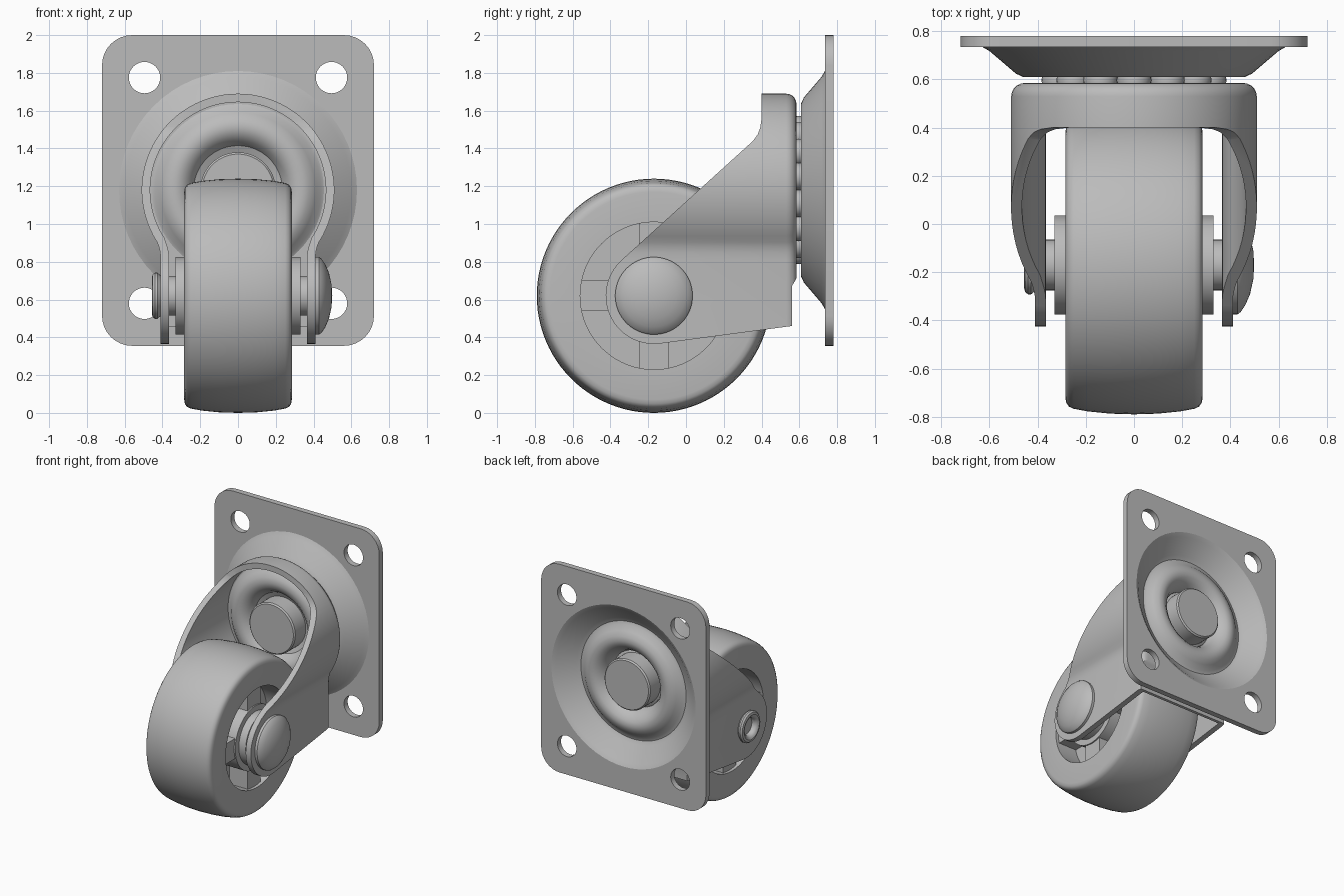
import bpy, bmesh
from math import sin, cos, pi, radians
from mathutils import Vector, Matrix

if "Cube" in bpy.data.objects:
    bpy.data.objects.remove(bpy.data.objects["Cube"])

metal = bpy.data.materials.new("grey metal")
metal.use_nodes = True
grey = (0.5, 0.5, 0.5, 1)
metal.diffuse_color = grey
metal.node_tree.nodes["Principled BSDF"].inputs["Base Color"].default_value = grey

AXLE = Vector((0, -0.17, 0.62))     # wheel centre
SWIVEL = Vector((0, 0, 1.18))       # swivel centre
X, Y = Vector((1, 0, 0)), Vector((0, 1, 0))


def finish(name, bm, angle=35):
    bmesh.ops.recalc_face_normals(bm, faces=bm.faces)
    mesh = bpy.data.meshes.new(name)
    bm.to_mesh(mesh)
    bm.free()
    mesh.materials.append(metal)
    ob = bpy.data.objects.new(name, mesh)
    bpy.context.collection.objects.link(ob)
    smooth(ob, angle)
    return ob


def select(ob):
    bpy.ops.object.select_all(action='DESELECT')
    ob.select_set(True)
    bpy.context.view_layer.objects.active = ob


def smooth(ob, angle=35):
    select(ob)
    bpy.ops.object.shade_smooth_by_angle(angle=radians(angle))


def lathe(name, pts, axis, centre, steps=64):
    """Revolve (radius, position along axis) points; a loop unless it ends on the axis."""
    bm = bmesh.new()
    side = Vector((0, 1, 0)) if axis == X else X
    vs = [bm.verts.new(centre + side * r + axis * a) for r, a in pts]
    es = [bm.edges.new(p) for p in zip(vs, vs[1:])]
    if pts[0][0] > 0:
        es.append(bm.edges.new((vs[-1], vs[0])))
    bmesh.ops.spin(bm, geom=vs + es, cent=centre, axis=axis, angle=2 * pi, steps=steps)
    bmesh.ops.remove_doubles(bm, verts=bm.verts, dist=1e-4)
    return finish(name, bm)


def prism(name, pts, axis, a, b, round_far=0):
    """Extrude an outline along x (points are y, z) or along y (points are x, z)."""
    bm = bmesh.new()
    place = (lambda p: (a, p[0], p[1])) if axis == X else (lambda p: (p[0], a, p[1]))
    face = bm.faces.new([bm.verts.new(place(p)) for p in pts])
    geom = bmesh.ops.extrude_face_region(bm, geom=[face])["geom"]
    bmesh.ops.translate(bm, vec=axis * (b - a),
                        verts=[g for g in geom if isinstance(g, bmesh.types.BMVert)])
    if round_far:
        far = [e for e in bm.edges if all(abs(v.co.dot(axis) - b) < 1e-5 for v in e.verts)]
        bmesh.ops.bevel(bm, geom=far, offset=round_far, segments=5, profile=0.5, affect='EDGES')
    return finish(name, bm)


def arc(cx, cy, r, start, end, n):
    return [(cx + r * cos(radians(start + (end - start) * i / n)),
             cy + r * sin(radians(start + (end - start) * i / n))) for i in range(n + 1)]


def circle(cx, cy, r, n=64):
    return arc(cx, cy, r, 0, 360, n)[:-1]


def combine(ob, tool, operation):
    select(ob)
    mod = ob.modifiers.new("cut", 'BOOLEAN')
    mod.operation, mod.object, mod.solver = operation, tool, 'EXACT'
    bpy.ops.object.modifier_apply(modifier=mod.name)
    bpy.data.objects.remove(tool)


def sheet(front, thick=0.045):
    return front + [(r, a + thick) for r, a in reversed(front)]


# Mounting plate with rounded corners, bolt holes and a central opening
W, LOW, HIGH, R = 0.72, 0.355, 2.0, 0.16
corners = [(W - R, HIGH - R), (R - W, HIGH - R), (R - W, LOW + R), (W - R, LOW + R)]
outline = []
for i, (cx, cz) in enumerate(corners):
    outline += arc(cx, cz, R, 90 * i, 90 * i + 90, 8)
plate = prism("mounting_plate", outline, Y, 0.735, 0.78)
combine(plate, prism("opening_cutter", circle(0, 1.18, 0.63), Y, 0.6, 0.9), 'DIFFERENCE')
for sx in (-1, 1):
    for z in (0.58, 1.775):
        hole = prism("bolt_cutter", circle(sx * 0.495, z, 0.083, 32), Y, 0.6, 0.9)
        combine(plate, hole, 'DIFFERENCE')
smooth(plate)

# Pressed dish with the upper ball race
lathe("plate_dish", sheet([
    (0.63, 0.735), (0.60, 0.718), (0.49, 0.624), (0.46, 0.61), (0.435, 0.617), (0.40, 0.65),
    (0.365, 0.672), (0.33, 0.68), (0.295, 0.67), (0.26, 0.642), (0.235, 0.605), (0.22, 0.57)]),
    Y, SWIVEL)

# Ball bearings between plate and fork
bm = bmesh.new()
for i in range(14):
    a = pi / 2 + 2 * pi * i / 14
    spot = Matrix.Translation((0.32 * cos(a), 0.597, 1.18 + 0.32 * sin(a)))
    bmesh.ops.create_uvsphere(bm, u_segments=20, v_segments=12, radius=0.072, matrix=spot)
finish("bearing_balls", bm)

# Swivel pin
lathe("swivel_pin", [(0, 0.42), (0.19, 0.42), (0.2, 0.43), (0.2, 0.73), (0.19, 0.74), (0, 0.74)],
      Y, SWIVEL)


# Fork: keyhole shell, hollowed, then trimmed to its side outline
def keyhole(r, leg, foot):
    half = [(leg, foot), (leg, 0.81), (leg + 0.002, 0.85), (leg + 0.009, 0.88)]
    mirrored = [(-x, z) for x, z in reversed(half)]
    return half + arc(0, 1.18, r, -33, 213, 56) + mirrored


fork = prism("fork", keyhole(0.51, 0.41, 0.25), Y, -0.55, 0.585, 0.055)
combine(fork, prism("hollow_cutter", keyhole(0.465, 0.365, 0.1), Y, -0.7, 0.54), 'DIFFERENCE')
trim = arc(AXLE.y, AXLE.z, 0.255, 132, 277, 28) + [
    (0.56, 0.46), (0.56, 0.67), (0.572, 0.69), (0.6, 0.74), (0.6, 1.75), (0.40, 1.75),
    (0.40, 1.56), (0.393, 1.51), (0.38, 1.475), (0.355, 1.44)]
combine(fork, prism("trim_cutter", trim, X, -0.7, 0.7), 'INTERSECT')
combine(fork, prism("race_cutter", circle(0, 1.18, 0.455), Y, 0.5, 0.7), 'DIFFERENCE')
smooth(fork)

# Lower ball race pressed into the fork back
lathe("fork_race", sheet([
    (0.455, 0.54), (0.44, 0.532), (0.41, 0.50), (0.375, 0.473), (0.335, 0.463), (0.295, 0.473),
    (0.26, 0.502), (0.235, 0.545), (0.2, 0.56)]), Y, SWIVEL)

# Wheel with crowned tread and recessed sides
half = [(0.617, 0.1), (0.608, 0.19), (0.597, 0.25), (0.588, 0.27), (0.572, 0.281),
        (0.55, 0.285), (0.39, 0.285), (0.39, 0.1), (0.25, 0.1), (0.25, 0.27),
        (0.205, 0.27), (0.205, 0.33), (0.1, 0.33)]
lathe("wheel", [(0.62, 0)] + half + [(r, -a) for r, a in reversed(half)], X, AXLE, 96)

# Four spokes on each side of the wheel
bm = bmesh.new()
for sx in (-1, 1):
    for dy, dz in ((1, 0), (-1, 0), (0, 1), (0, -1)):
        size = Vector((0.18, 0.16 if dz else 0.17, 0.16 if dy else 0.17))
        spot = AXLE + Vector((sx * 0.17, dy * 0.32, dz * 0.32))
        bmesh.ops.create_cube(bm, size=1, matrix=Matrix.Translation(spot) @ Matrix.Diagonal(size).to_4x4())
finish("wheel_spokes", bm)

# Axle, domed head on the left and hollow rivet end on the right
lathe("axle", [(0, -0.41), (0.105, -0.41), (0.105, 0.42), (0, 0.42)], X, AXLE)
lathe("axle_head", [(0, 0.405), (0.205, 0.405), (0.205, 0.43), (0.195, 0.443), (0.165, 0.463),
                    (0.12, 0.482), (0.06, 0.495), (0, 0.499)], X, AXLE)
lathe("rivet_end", [(0.065, -0.40), (0.10, -0.40), (0.112, -0.415), (0.122, -0.427), (0.122, -0.44),
                    (0.112, -0.452), (0.095, -0.456), (0.08, -0.45), (0.068, -0.435)], X, AXLE, 48)
